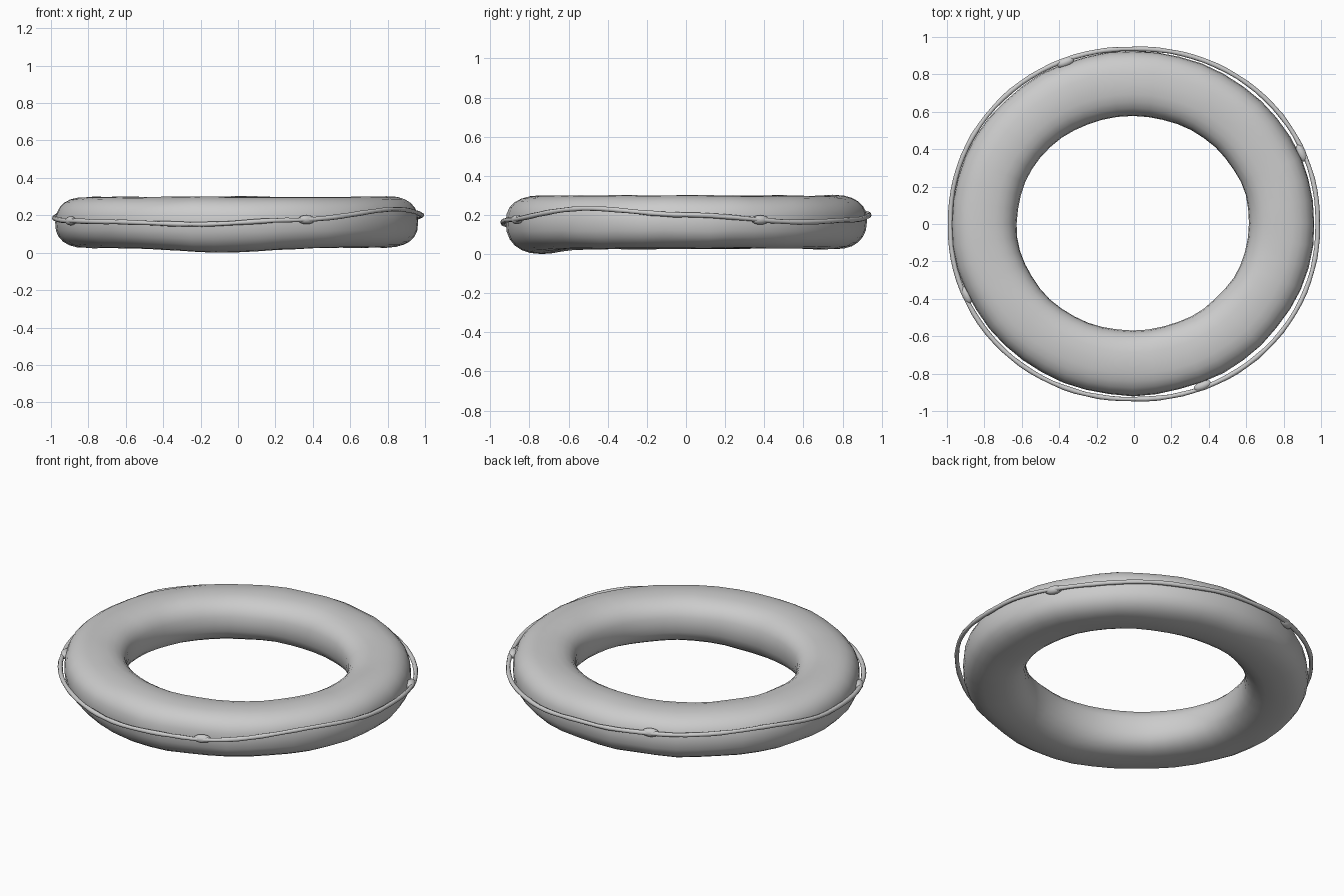
import bpy, bmesh, math, random
from mathutils import Vector, noise

if "Cube" in bpy.data.objects:
    bpy.data.objects.remove(bpy.data.objects["Cube"])

random.seed(3)


def finish(bm, name, angle=60):
    bmesh.ops.recalc_face_normals(bm, faces=bm.faces)
    me = bpy.data.meshes.new(name)
    bm.to_mesh(me)
    bm.free()
    ob = bpy.data.objects.new(name, me)
    bpy.context.collection.objects.link(ob)
    for f in me.polygons:
        f.use_smooth = True
    return ob


def closed_loft(rings, name):
    bm = bmesh.new()
    vs = [[bm.verts.new(p) for p in r] for r in rings]
    n, m = len(vs), len(vs[0])
    for i in range(n):
        for j in range(m):
            bm.faces.new((vs[i][j], vs[(i + 1) % n][j],
                          vs[(i + 1) % n][(j + 1) % m], vs[i][(j + 1) % m]))
    return finish(bm, name)


# Inflated ring: rounded-box section swept round a slightly oval path
def spow(v, e):
    return math.copysign(abs(v) ** e, v)


rings = []
for i in range(48):
    a = math.tau * i / 48
    ca, sa = math.cos(a), math.sin(a)
    ring = []
    for j in range(24):
        t = math.tau * j / 24
        w = 0.174 * spow(math.cos(t), 0.82)
        z = 0.163 + 0.136 * spow(math.sin(t), 0.82)
        p = Vector(((0.797 + w) * ca - 0.006, (0.748 + w) * sa + 0.004, z))
        # lumpy sag under the front, plus small creases
        if math.sin(t) < 0:
            p.z += 0.026 * math.sin(t) * math.exp(-((p.x + 0.1) / 0.35) ** 2) * (sa < 0)
        p += noise.noise_vector(p * 5) * 0.006
        p.z = max(p.z, 0.0)
        ring.append(p)
    rings.append(ring)
closed_loft(rings, "inflatable_ring")

# Grab rope: wavy height given by (angle in degrees, z)
wave = [(0, .20), (38, .163), (65, .175), (90, .20), (112, .215), (148, .232), (180, .185),
        (205, .17), (225, .165), (258, .152), (288, .175), (328, .233), (360, .20)]


def rope_point(deg):
    deg %= 360
    for (a0, z0), (a1, z1) in zip(wave, wave[1:]):
        if a0 <= deg <= a1:
            u = (deg - a0) / (a1 - a0)
            z = z0 + (z1 - z0) * u * u * (3 - 2 * u)
            break
    a = math.radians(deg)
    bulge = 0.012 * abs(math.sin(2 * a))
    return Vector(((0.982 + bulge) * math.cos(a), (0.936 + bulge) * math.sin(a), z))


rope = []
for i in range(96):
    a = 360 * i / 96
    c = rope_point(a)
    out = Vector((math.cos(math.radians(a)), math.sin(math.radians(a)), 0))
    r = 0.012 + random.uniform(-0.001, 0.002)
    rope.append([c + r * (out * math.cos(t) + Vector((0, 0, math.sin(t))))
                 for t in [math.tau * k / 8 for k in range(8)]])
closed_loft(rope, "grab_rope")

# Four small tabs tying the rope to the ring
for k, deg in enumerate((24, 112, 204, 292)):
    bm = bmesh.new()
    bmesh.ops.create_uvsphere(bm, u_segments=12, v_segments=8, radius=1)
    ob = finish(bm, f"rope_tab_{k + 1}")
    a = math.radians(deg)
    ob.location = rope_point(deg) - Vector((math.cos(a), math.sin(a), 0)) * 0.012
    ob.rotation_euler.z = a
    ob.scale = (0.025, 0.05, 0.024)
